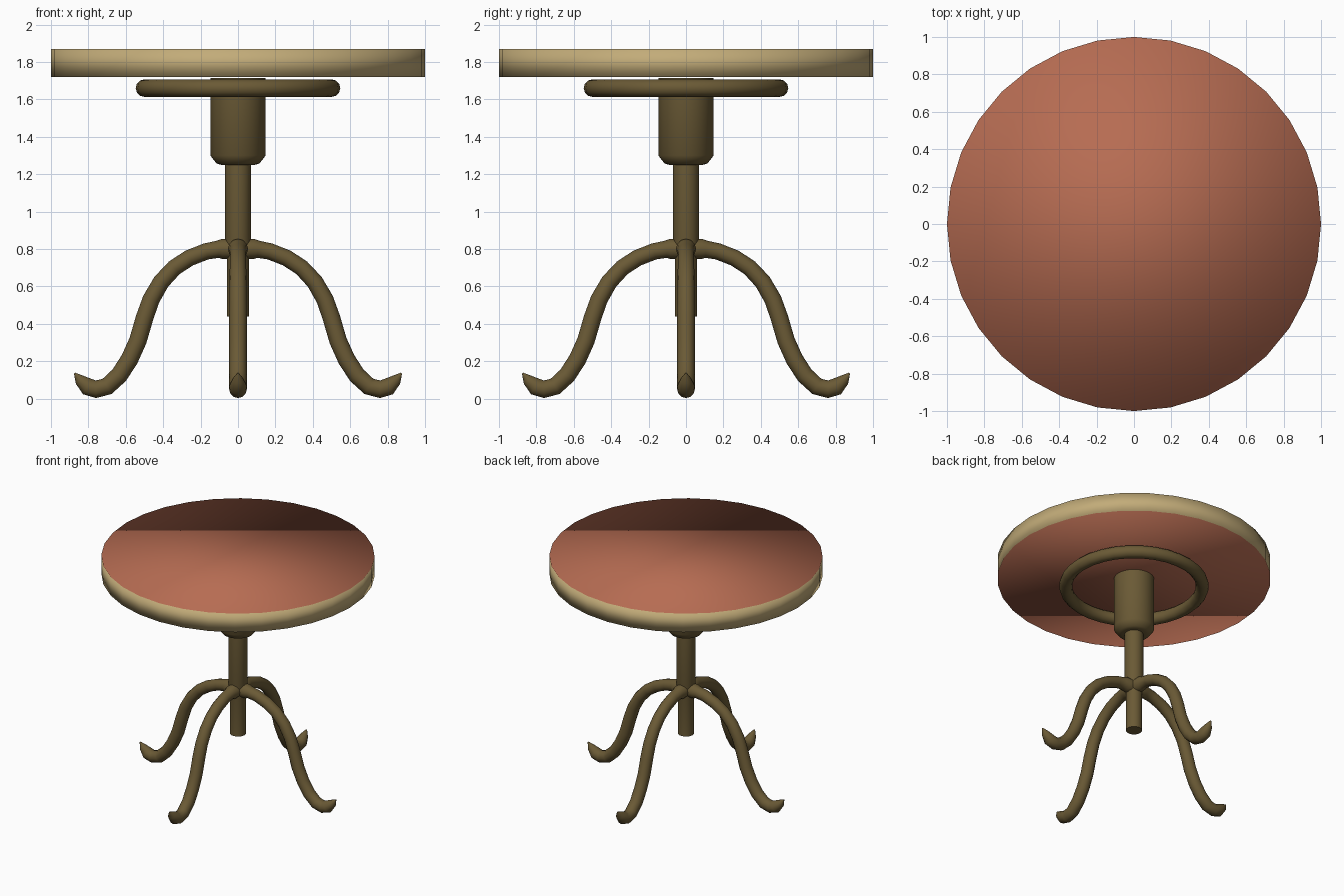
import bpy, bmesh, math
from mathutils import Vector, Matrix

if "Cube" in bpy.data.objects:
    bpy.data.objects.remove(bpy.data.objects["Cube"])


def material(name, rgb):
    m = bpy.data.materials.new(name)
    m.diffuse_color = (*rgb, 1)
    m.use_nodes = True
    m.node_tree.nodes["Principled BSDF"].inputs["Base Color"].default_value = m.diffuse_color
    return m


bronze = material("dark bronze", (0.145, 0.102, 0.036))
tan = material("tan edge", (0.54, 0.41, 0.19))
terracotta = material("terracotta top", (0.47, 0.15, 0.085))


def finish(bm, name, mats, angle=None):
    bmesh.ops.recalc_face_normals(bm, faces=bm.faces)
    me = bpy.data.meshes.new(name)
    bm.to_mesh(me)
    bm.free()
    for m in mats:
        me.materials.append(m)
    ob = bpy.data.objects.new(name, me)
    bpy.context.collection.objects.link(ob)
    for p in me.polygons:
        p.use_smooth = True
    if angle:
        bpy.ops.object.select_all(action='DESELECT')
        ob.select_set(True)
        bpy.context.view_layer.objects.active = ob
        bpy.ops.object.shade_smooth_by_angle(angle=math.radians(angle))
    return ob


def skin(bm, rings, closed=False):
    """Join rings of vertices; cap the ends unless the rings form a loop."""
    n = len(rings[0])
    pairs = list(zip(rings, rings[1:])) + ([(rings[-1], rings[0])] if closed else [])
    for a, b in pairs:
        for i in range(n):
            j = (i + 1) % n
            bm.faces.new((a[i], a[j], b[j], b[i]))
    if not closed:
        bm.faces.new(rings[0])
        bm.faces.new(rings[-1])


def lathe(name, profile, mats, sides=32, closed=False, angle=40):
    bm = bmesh.new()
    rings = [[bm.verts.new((r * math.cos(math.tau * i / sides),
                            r * math.sin(math.tau * i / sides), z))
              for i in range(sides)] for r, z in profile]
    skin(bm, rings, closed)
    return finish(bm, name, mats, angle)


# Round top: coloured faces, tan rim, smooth over the edge
top = lathe("tabletop", [(1, 1.72), (1, 1.87)], [tan, terracotta], angle=None)
for p in top.data.polygons:
    p.material_index = 1 if abs(p.normal.z) > 0.5 else 0

# Support ring under the top
lathe("support_ring",
      [(0.5 + 0.047 * math.cos(math.tau * i / 12), 1.66 + 0.047 * math.sin(math.tau * i / 12))
       for i in range(12)], [bronze], closed=True, angle=60)

# Collar and column
lathe("collar", [(0.09, 1.25), (0.115, 1.257), (0.148, 1.30), (0.148, 1.715)], [bronze])
lathe("column", [(0.059, 0.44), (0.059, 0.78), (0.069, 0.82), (0.069, 1.28)], [bronze], sides=24)

# Curved leg path: distance out, height, thickness
PATH = [(0.02, 0.80, 0.054), (0.085, 0.80, 0.054), (0.108, 0.798, 0.046), (0.17, 0.787, 0.044),
        (0.26, 0.752, 0.044), (0.34, 0.70, 0.044), (0.41, 0.625, 0.045), (0.465, 0.53, 0.046),
        (0.50, 0.43, 0.047), (0.535, 0.31, 0.047), (0.58, 0.21, 0.047), (0.635, 0.125, 0.047),
        (0.70, 0.065, 0.047), (0.76, 0.05, 0.047), (0.805, 0.064, 0.047),
        (0.845, 0.10, 0.03), (0.874, 0.136, 0.004)]


def leg(name, turn, sides=12):
    bm = bmesh.new()
    rings = []
    for k, (x, z, r) in enumerate(PATH):
        a, b = PATH[max(k - 1, 0)], PATH[min(k + 1, len(PATH) - 1)]
        t = Vector((b[0] - a[0], 0, b[1] - a[1])).normalized()
        up = Vector((-t.z, 0, t.x))
        rings.append([bm.verts.new(Vector((x, 0, z))
                      + up * r * math.cos(math.tau * i / sides)
                      + Vector((0, 1, 0)) * r * math.sin(math.tau * i / sides))
                      for i in range(sides)])
    skin(bm, rings)
    bmesh.ops.rotate(bm, verts=bm.verts, cent=(0, 0, 0), matrix=Matrix.Rotation(turn, 3, 'Z'))
    finish(bm, name, [bronze], 60)


for k, side in enumerate(("right", "back", "left", "front")):
    leg(side + "_leg", k * math.pi / 2)
